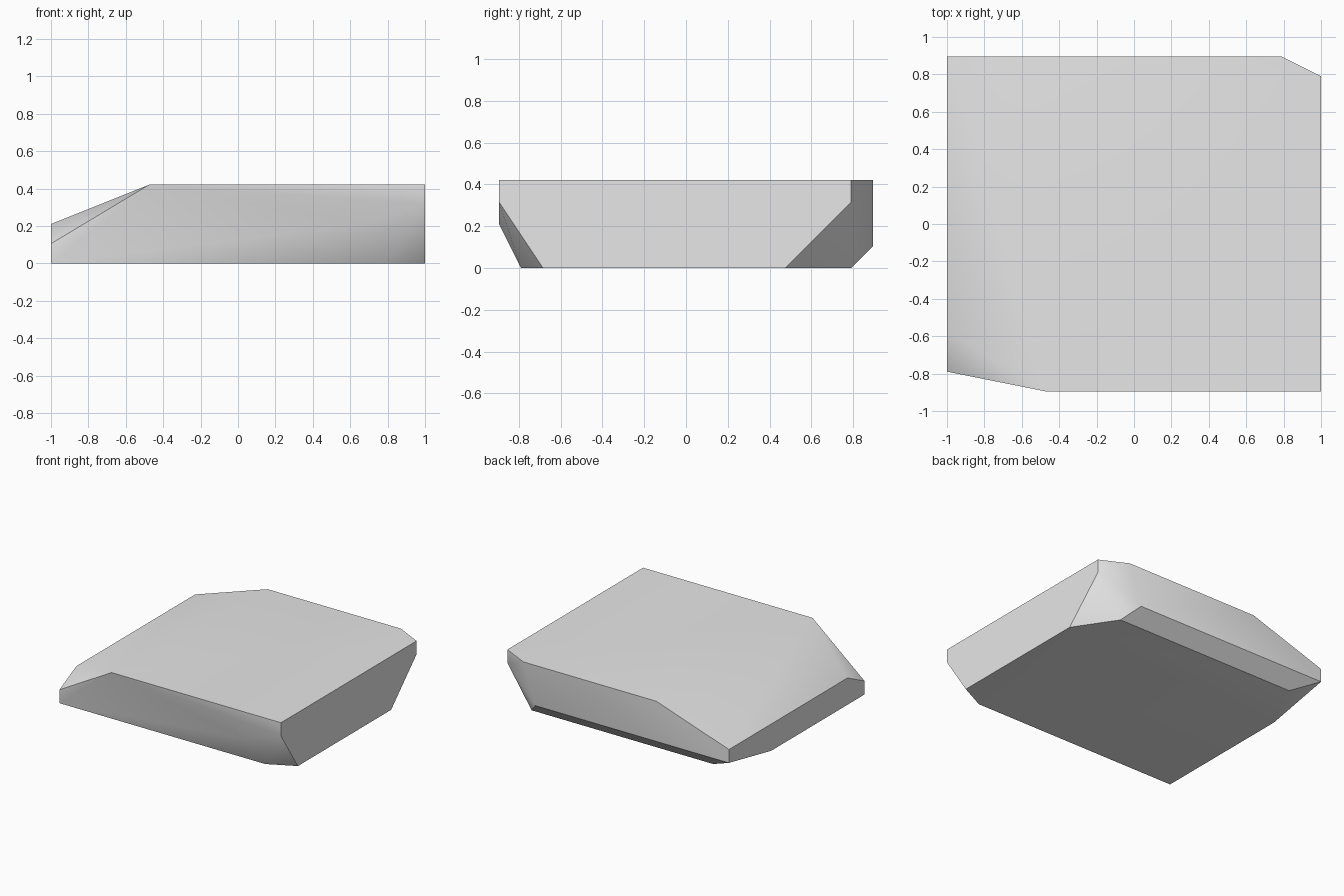
import bpy
import bmesh
import math

cube = bpy.data.objects.get("Cube")
if cube:
    bpy.data.objects.remove(cube, do_unlink=True)

UNIT = 2 / 19  # the slab is cut on a regular grid, 19 steps wide

# Single flat stone colour
stone = bpy.data.materials.new("stone_grey")
stone.use_nodes = True
colour = (0.8, 0.8, 0.8, 1.0)
stone.diffuse_color = colour
stone.node_tree.nodes["Principled BSDF"].inputs["Base Color"].default_value = colour

# Corner points of the chipped slab, in grid steps
top_rim = [(-4.5, -8.5, 4), (9.5, -8.5, 4), (9.5, 7.5, 4), (7.5, 8.5, 4), (-3.5, 8.5, 4)]
left_slope = [(-9.5, -7.5, 1), (-9.5, -5.5, 2), (-9.5, 8.5, 2)]
chipped_edges = [(6.5, -8.5, 2), (9.5, -8.5, 3), (9.5, 7.5, 3), (6.5, 8.5, 1), (-9.5, 8.5, 1)]
base_rim = [(-9.5, -7.5, 0), (7.5, -7.5, 0), (9.5, -6.5, 0), (9.5, 4.5, 0),
            (7.5, 7.5, 0), (-7.5, 7.5, 0), (-9.5, 3.5, 0)]

# Wrap the corners in a convex shell and merge its coplanar triangles
bm = bmesh.new()
for corner in top_rim + left_slope + chipped_edges + base_rim:
    bm.verts.new([c * UNIT for c in corner])
bmesh.ops.convex_hull(bm, input=bm.verts[:])
bmesh.ops.dissolve_limit(bm, angle_limit=math.radians(0.5),
                         verts=bm.verts[:], edges=bm.edges[:])
bmesh.ops.recalc_face_normals(bm, faces=bm.faces[:])

mesh = bpy.data.meshes.new("rock_slab")
bm.to_mesh(mesh)
bm.free()
mesh.materials.append(stone)
slab = bpy.data.objects.new("rock_slab", mesh)
bpy.context.collection.objects.link(slab)

# Soft chips, crisp main edges
bpy.ops.object.select_all(action="DESELECT")
slab.select_set(True)
bpy.context.view_layer.objects.active = slab
bpy.ops.object.shade_smooth_by_angle(angle=math.radians(30))
